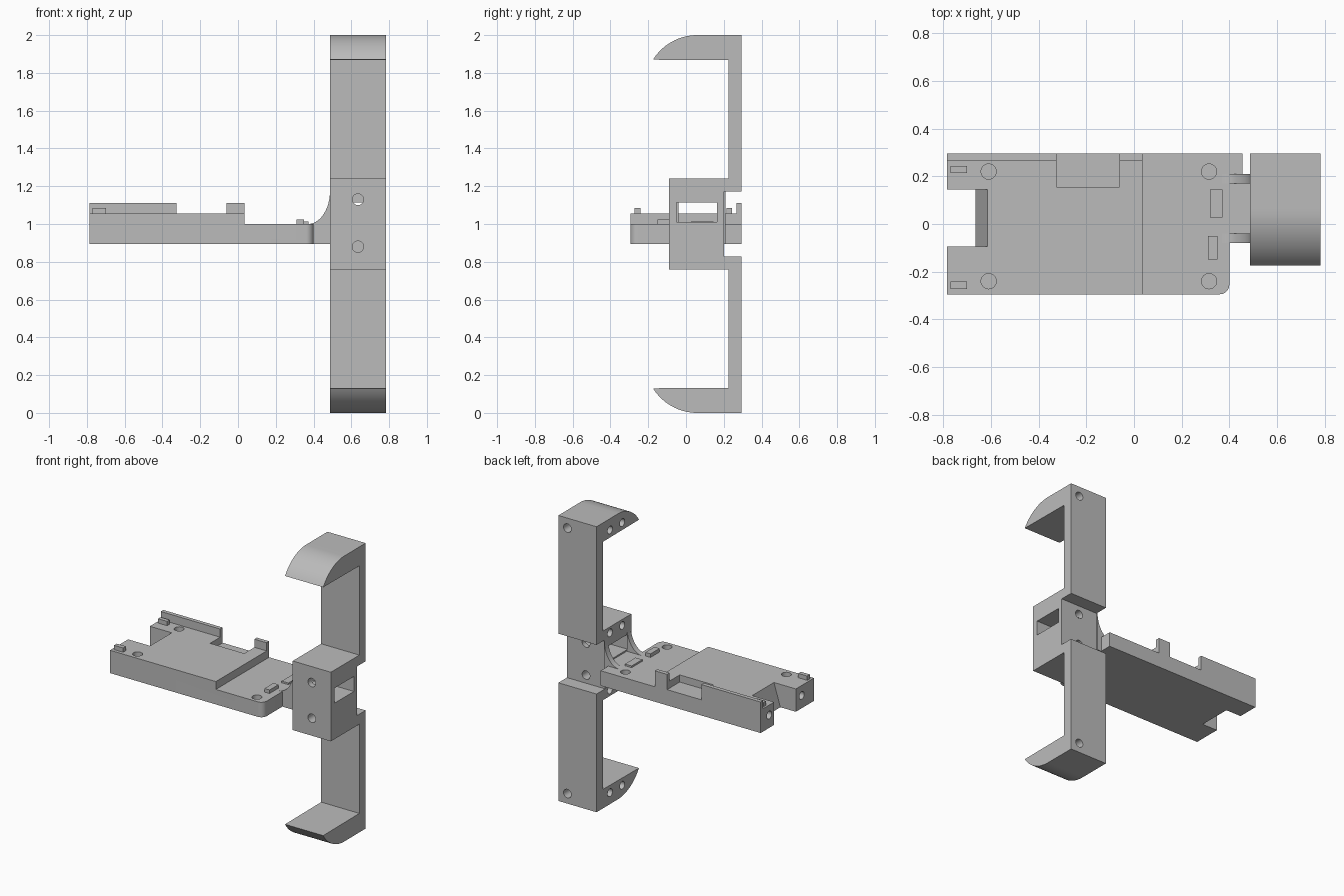
import bpy, bmesh
from math import sin, cos, pi, radians
from mathutils import Vector

if "Cube" in bpy.data.objects:
    bpy.data.objects.remove(bpy.data.objects["Cube"], do_unlink=True)

grey = bpy.data.materials.new("plain grey")
grey.use_nodes = True
grey.diffuse_color = (0.5, 0.5, 0.5, 1)
grey.node_tree.nodes["Principled BSDF"].inputs["Base Color"].default_value = (0.5, 0.5, 0.5, 1)
parts = []


def prism(name, outline, axis, lo, hi):
    """Extrude a 2D outline along x, y or z between lo and hi."""
    place = {"x": lambda a, b: (lo, a, b), "y": lambda a, b: (a, lo, b), "z": lambda a, b: (a, b, lo)}[axis]
    bm = bmesh.new()
    face = bm.faces.new([bm.verts.new(place(a, b)) for a, b in outline])
    extruded = bmesh.ops.extrude_face_region(bm, geom=[face])["geom"]
    shift = Vector([(hi - lo) * (axis == k) for k in "xyz"])
    bmesh.ops.translate(bm, vec=shift, verts=[v for v in extruded if isinstance(v, bmesh.types.BMVert)])
    bmesh.ops.recalc_face_normals(bm, faces=bm.faces)
    mesh = bpy.data.meshes.new(name)
    bm.to_mesh(mesh)
    bm.free()
    mesh.materials.append(grey)
    obj = bpy.data.objects.new(name, mesh)
    bpy.context.scene.collection.objects.link(obj)
    parts.append(obj)
    return obj


def box(name, x, y, z):
    return prism(name, [(x[0], y[0]), (x[1], y[0]), (x[1], y[1]), (x[0], y[1])], "z", *z)


def arc(cx, cy, r, start, end, steps=12):
    angles = [radians(start + (end - start) * i / steps) for i in range(steps + 1)]
    return [(cx + r * cos(t), cy + r * sin(t)) for t in angles]


def rod(axis, a, b, lo, hi, r=0.03):
    """Round cutter centred on (a, b) in the plane across the axis."""
    return prism("hole_cutter", arc(a, b, r, 0, 360, 24)[:-1], axis, lo, hi)


def carve(target, cutters):
    """Subtract the cutters, apply the result and discard them."""
    for cutter in cutters:
        mod = target.modifiers.new("cut", "BOOLEAN")
        mod.operation = "DIFFERENCE"
        mod.solver = "EXACT"
        mod.object = cutter
    bpy.context.view_layer.update()
    done = bpy.data.meshes.new_from_object(target.evaluated_get(bpy.context.evaluated_depsgraph_get()))
    target.modifiers.clear()
    target.data = done
    for cutter in cutters:
        parts.remove(cutter)
        bpy.data.objects.remove(cutter, do_unlink=True)


# Clamp: half profile in y and z, mirrored about mid height
mid = 1.003
top = 2.003
upper = [(-0.09, 1.245), (0.225, 1.245), (0.225, 1.87)]
upper += arc(0.06, top - 0.277, 0.277, 148, 90, 16)
upper += [(0.295, top), (0.295, 1.175), (0.2, 1.175)]
upper = [(y, z - 0.003) for y, z in upper]
lower = [(y, 2 - z) for y, z in reversed(upper)]
clamp = prism("phone_clamp", upper + lower, "x", 0.487, 0.783)

# Clamp openings: strap slot, screw holes and side holes
cuts = [box("slot_cutter", (0.4, 0.9), (-0.05, 0.165), (1.01, 1.115))]
cuts.append(rod("y", 0.635, 1.13, -0.2, 0.0))
cuts.append(rod("y", 0.635, 1.11, 0.1, 0.25))
cuts.append(rod("y", 0.635, 0.88, -0.2, 0.0))
cuts.append(rod("y", 0.635, 0.885, 0.1, 0.25))
for z in (1.93, 0.07):
    cuts.append(rod("y", 0.713, z, 0.2, 0.35))
for z in (1.92, 1.2, 0.8, 0.08):
    for y in (0.145, 0.01):
        cuts.append(rod("x", y, z, 0.4, 0.6, 0.027))
carve(clamp, cuts)

# Tray plate with one rounded corner and a tongue reaching the clamp
plate = [(-0.785, -0.295)] + arc(0.36, -0.255, 0.04, -90, 0, 8)
plate += [(0.4, -0.08), (0.487, -0.08), (0.487, 0.21), (0.455, 0.21), (0.455, 0.295), (-0.785, 0.295)]
tray = prism("tray", plate, "z", 0.895, 1.055)
ramp = [(-0.9, 0.8), (-0.674, 0.8), (-0.665, 0.895), (-0.615, 1.055), (-0.61, 1.2), (-0.9, 1.2)]
cuts = [box("step_cutter", (0.035, 0.6), (-0.4, 0.4), (1.0, 1.2)),
        box("pocket_cutter", (-0.325, -0.06), (0.155, 0.4), (1.005, 1.2)),
        prism("notch_cutter", ramp, "y", -0.095, 0.145)]
for x in (-0.61, 0.315):
    for y in (0.22, -0.24):
        cuts.append(rod("z", x, y, 0.93, 1.2, 0.032))
for y in (0.2, -0.16):
    cuts.append(rod("x", y, 0.985, -0.9, -0.7, 0.027))
carve(tray, cuts)

# Back walls, locating pegs and pads on the tray
box("back_wall_long", (-0.785, -0.325), (0.267, 0.295), (1.05, 1.112))
box("back_wall_short", (-0.06, 0.035), (0.267, 0.295), (1.05, 1.112))
box("front_peg", (-0.77, -0.7), (-0.272, -0.242), (1.05, 1.085))
box("back_peg", (-0.77, -0.7), (0.215, 0.243), (1.05, 1.085))
box("front_pad", (0.31, 0.35), (-0.15, -0.05), (0.99, 1.025))
box("back_pad", (0.32, 0.372), (0.027, 0.145), (0.99, 1.012))

# Curved ribs bracing the tray against the clamp
curve = [(0.487 + 0.117 * (cos(t) - 1), 1.175 + 0.175 * sin(t))
         for t in [-pi / 2 * i / 12 for i in range(13)]]
rib = curve + [(0.37, 0.97), (0.487, 0.97)]
prism("front_rib", rib, "y", -0.08, -0.04)
prism("back_rib", rib, "y", 0.17, 0.21)

# Smooth the curves, keep the edges sharp
bpy.ops.object.select_all(action="DESELECT")
for part in parts:
    part.select_set(True)
bpy.context.view_layer.objects.active = clamp
bpy.ops.object.shade_smooth_by_angle(angle=radians(30))
